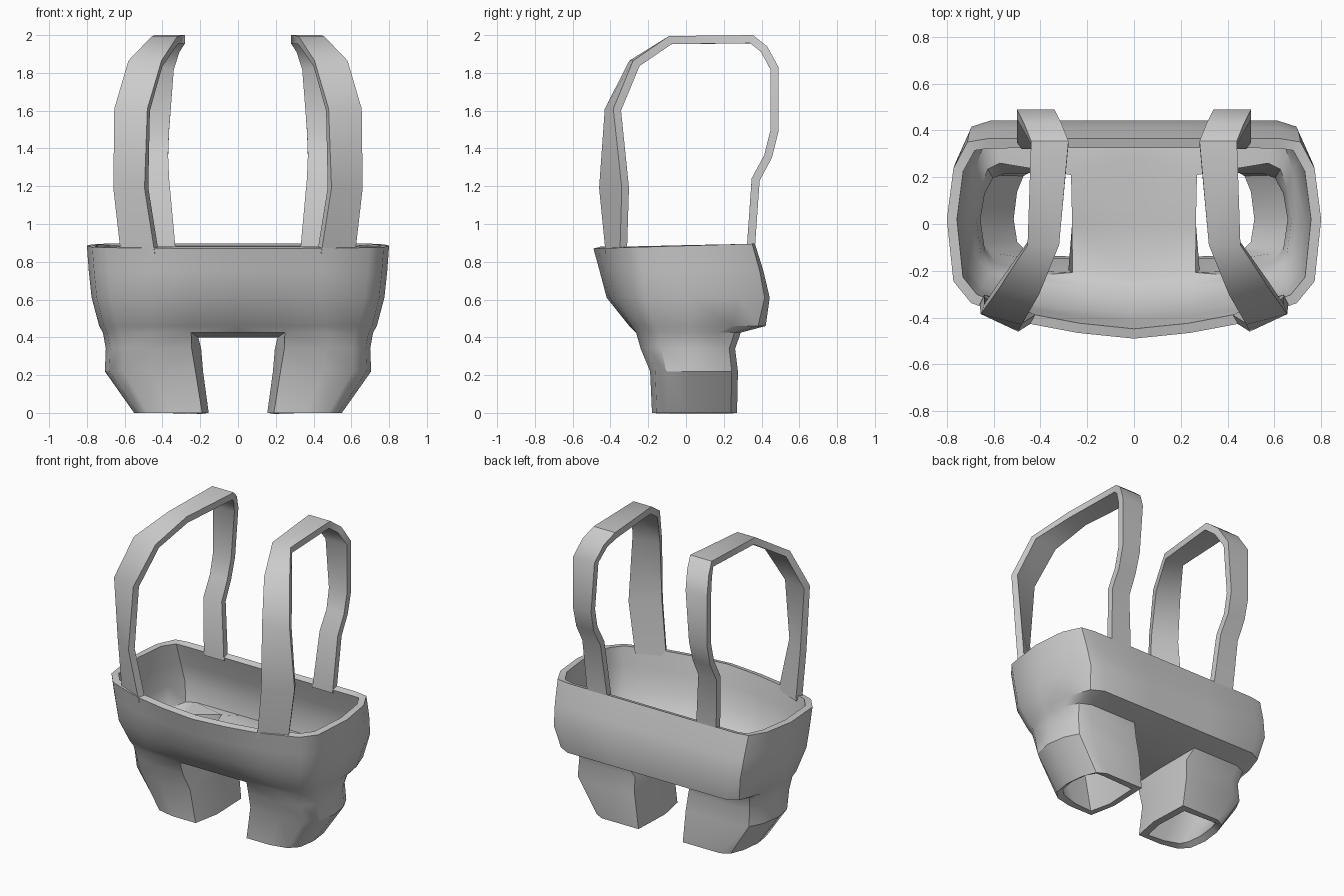
import bpy, math

if "Cube" in bpy.data.objects:
    bpy.data.objects.remove(bpy.data.objects["Cube"])


def lerp(a, b, t):
    return a + (b - a) * t


def finish(name, verts, faces, thickness):
    """Mirror a half surface, thicken it inwards and shade it."""
    mesh = bpy.data.meshes.new(name)
    mesh.from_pydata(verts, [], faces)
    obj = bpy.data.objects.new(name, mesh)
    bpy.context.collection.objects.link(obj)
    mirror = obj.modifiers.new("mirror", 'MIRROR')
    mirror.merge_threshold = 0.001
    solid = obj.modifiers.new("thickness", 'SOLIDIFY')
    solid.thickness = thickness
    solid.offset = -1
    solid.use_even_offset = True
    bpy.ops.object.select_all(action='DESELECT')
    obj.select_set(True)
    bpy.context.view_layer.objects.active = obj
    bpy.ops.object.convert(target='MESH')
    bpy.ops.object.shade_smooth_by_angle(angle=math.radians(35))
    return obj


# Half-ring fractions, centre front -> side -> centre back
WAIST_X = [0, .30, .56, .87, .965, 1, .965, .89, .78, .30, 0]
WAIST_Y = [1, .95, .87, .69, .50, 0, .65, .96, 1, 1, 1]
LEG_T = [0, 0, .48, .80, .95, 1, .96, .87, .72, 0, 0]
LEG_Y = [1, 1, 1, .86, .55, 0, .55, .88, 1, 1, 1]


def ring(z, side, front, back, inner_front, inner_back, k):
    """k blends the waist outline (0) into the leg outline (1)."""
    pts = []
    for i in range(11):
        inner = inner_front if i < 5 else inner_back
        x = lerp(WAIST_X[i] * side, inner + LEG_T[i] * (side - inner), k)
        if i in (0, 10):
            x = 0
        f = lerp(WAIST_Y[i], LEG_Y[i], k)
        y = f * (front if i < 5 else back)
        if i == 5:
            y = 0.02
        pts.append((x, y, z + (0.03 * y if z > .8 else 0)))
    return pts


# Shorts: torso levels then leg levels
torso = [(.885, .80, -.49, .365, .25, .25, 0),
         (.75, .79, -.457, .41, .25, .25, .1),
         (.61, .775, -.42, .443, .25, .25, .25),
         (.46, .735, -.30, .422, .25, .24, .7),
         (.425, .715, -.265, .29, .25, .24, .95)]
legs = [(.34, .70, -.24, .26, .245, .20, 1),
        (.22, .705, -.19, .275, .225, .19, 1),
        (0, .55, -.18, .27, .19, .165, 1)]
inner_mid = [.21, .195, .185, .155]

verts, faces = [], []
for level in torso:
    verts += ring(*level)
for j in range(len(torso) - 1):
    for i in range(10):
        a, b = j * 11 + i, (j + 1) * 11 + i
        faces.append((a, b, b + 1, a + 1))

# Crotch panel
base = (len(torso) - 1) * 11
centre = len(verts)
verts += [(0, 0, .40), (inner_mid[0], 0, .40)]
faces += [(base, centre, centre + 1, base + 1),
          (centre, base + 10, base + 9, centre + 1)]

# Leg tube
loop = [base + i for i in range(1, 10)] + [centre + 1]
for level, xm in zip(legs, inner_mid[1:]):
    start = len(verts)
    verts += ring(*level)[1:10] + [(xm, 0, level[0])]
    below = list(range(start, start + 10))
    for i in range(10):
        n = (i + 1) % 10
        faces.append((loop[i], below[i], below[n], loop[n]))
    loop = below
finish("shorts", verts, faces, .043)

# Shoulder straps: inner x, outer x, inner-edge y, outer-edge y, z
stations = [(.44, .62, -.425, -.35, .84),
            (.495, .66, -.46, -.34, 1.19),
            (.48, .655, -.43, -.385, 1.61),
            (.405, .58, -.30, -.28, 1.865),
            (.32, .455, -.09, -.09, 1.995),
            (.28, .44, .355, .355, 2.0),
            (.31, .47, .43, .43, 1.94),
            (.34, .50, .49, .49, 1.83),
            (.365, .50, .49, .49, 1.49),
            (.37, .50, .455, .455, 1.35),
            (.365, .50, .39, .39, 1.23),
            (.33, .48, .364, .364, .86)]
verts, faces = [], []
for xi, xo, yi, yo, z in stations:
    verts += [(xi, yi, z), (xo, yo, z)]
for i in range(len(stations) - 1):
    a = 2 * i
    faces.append((a, a + 1, a + 3, a + 2))
finish("shoulder_straps", verts, faces, .043)
